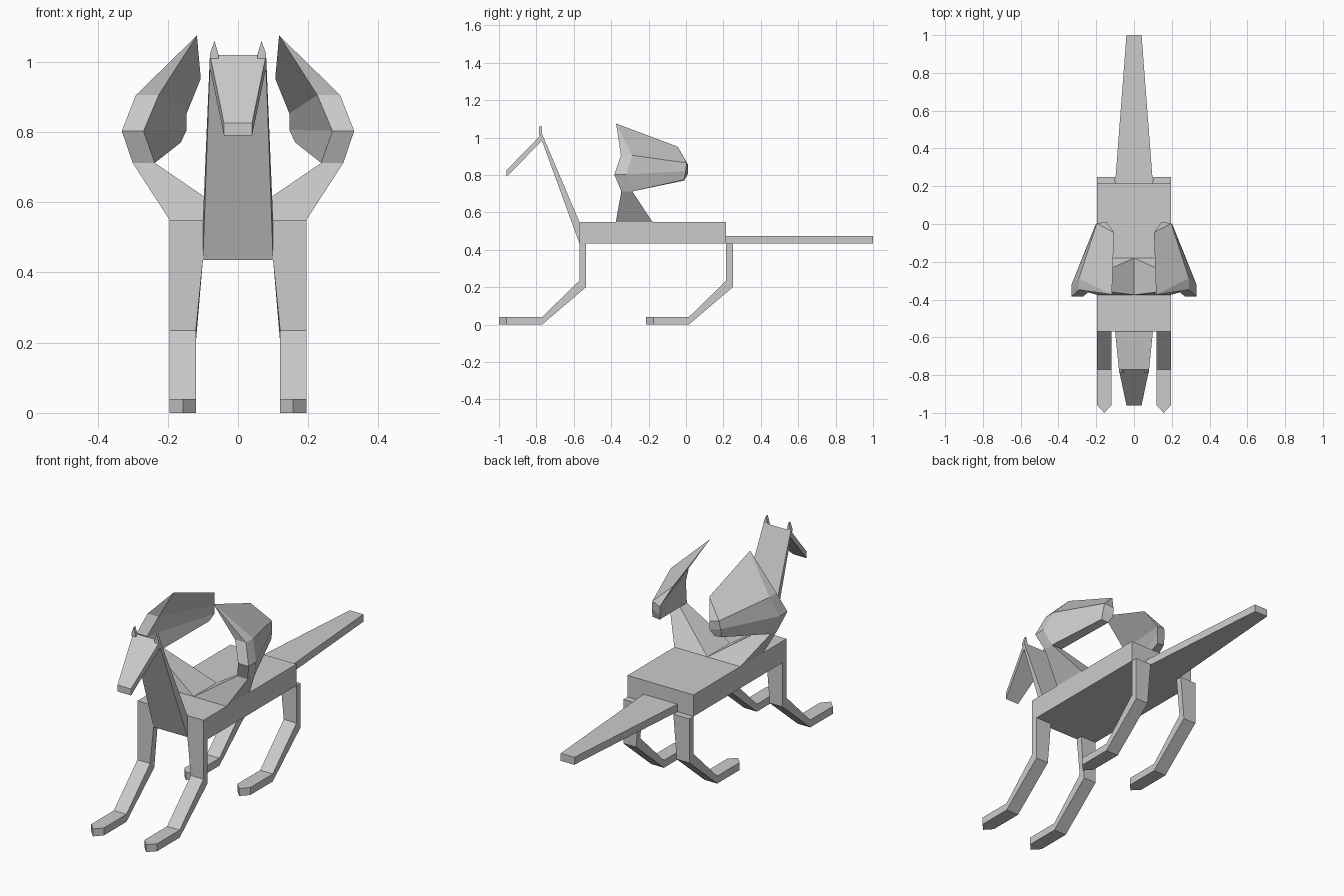
import bpy, bmesh

if "Cube" in bpy.data.objects:
    bpy.data.objects.remove(bpy.data.objects["Cube"])


def loft(name, rings, mirror=False):
    """Skin a list of equal-length rings, cap both ends, optionally mirror in x."""
    bm = bmesh.new()
    loops = [[bm.verts.new(p) for p in r] for r in rings]
    n = len(loops[0])
    for a, b in zip(loops, loops[1:]):
        for i in range(n):
            j = (i + 1) % n
            bm.faces.new((a[i], a[j], b[j], b[i]))
    bm.faces.new(loops[0])
    bm.faces.new(loops[-1])
    bmesh.ops.remove_doubles(bm, verts=bm.verts, dist=0.0005)
    bmesh.ops.recalc_face_normals(bm, faces=bm.faces)
    me = bpy.data.meshes.new(name)
    bm.to_mesh(me)
    bm.free()
    ob = bpy.data.objects.new(name, me)
    bpy.context.collection.objects.link(ob)
    if mirror:
        ob.modifiers.new("Mirror", 'MIRROR').use_mirror_merge = False
    return ob


def strip(name, sections, dy=0, mirror=False):
    """Loft of flat bars: each section is (x0, x1, (y, z) front, (y, z) back)."""
    rings = [[(x0, a[0] + dy, a[1]), (x1, a[0] + dy, a[1]),
              (x1, b[0] + dy, b[1]), (x0, b[0] + dy, b[1])]
             for x0, x1, a, b in sections]
    return loft(name, rings, mirror)


# Body, tail
strip("body", [(-.195, .195, (-.57, .435), (-.57, .55)),
               (-.195, .195, (.215, .435), (.215, .55))])
strip("tail", [(-.1, .1, (.215, .435), (.215, .475)),
               (-.04, .04, (1, .435), (1, .475))])

# Neck and head
strip("neck", [(-.1, .1, (-.57, .435), (-.57, .55)),
               (-.08, .08, (-.77, .983), (-.77, 1.02))])
strip("head", [(-.08, .08, (-.77, .983), (-.77, 1.02)),
               (-.04, .04, (-.96, .79), (-.96, .825))])

# Ears
strip("ears", [(.056, .08, (-.785, 1.01), (-.77, 1.01)),
               (.056, .08, (-.785, 1.022), (-.77, 1.022)),
               (.067, .067, (-.785, 1.06), (-.77, 1.06))], mirror=True)

# Legs: thigh, shin, foot and pointed toe
leg = [(.1, .195, (-.57, .435), (-.535, .435)),
       (.12, .195, (-.57, .235), (-.535, .2)),
       (.12, .195, (-.77, .04), (-.77, 0)),
       (.12, .195, (-.96, .04), (-.96, 0)),
       (.157, .157, (-1, .04), (-1, 0))]
strip("front_legs", leg, 0, True)
strip("hind_legs", leg, .785, True)

# Wing arms rising from the back
loft("wing_arms", [
    [(0, -.375, .55), (.195, -.375, .55), (.195, -.18, .55), (0, -.18, .55)],
    [(.237, -.346, .712), (.3, -.346, .712), (.3, -.287, .712), (.237, -.287, .712)],
], True)

# Wing blades: leading strip (inner, outer, rear), trailing edge (outer, inner)
tip, trail = (.117, -.374, 1.075), (.106, -.045, .952)
loft("wings", [
    [(.237, -.346, .712), (.3, -.346, .712), (.3, -.287, .712),
     (.205, -.01, .775), (.163, -.01, .77)],
    [(.269, -.383, .803), (.331, -.383, .803), (.331, -.32, .803),
     (.203, -.002, .82), (.146, .01, .806)],
    [(.226, -.348, .905), (.291, -.348, .905), (.291, -.288, .905),
     (.197, .003, .865), (.146, .012, .853)],
    [tip, tip, tip, trail, trail],
], True)
